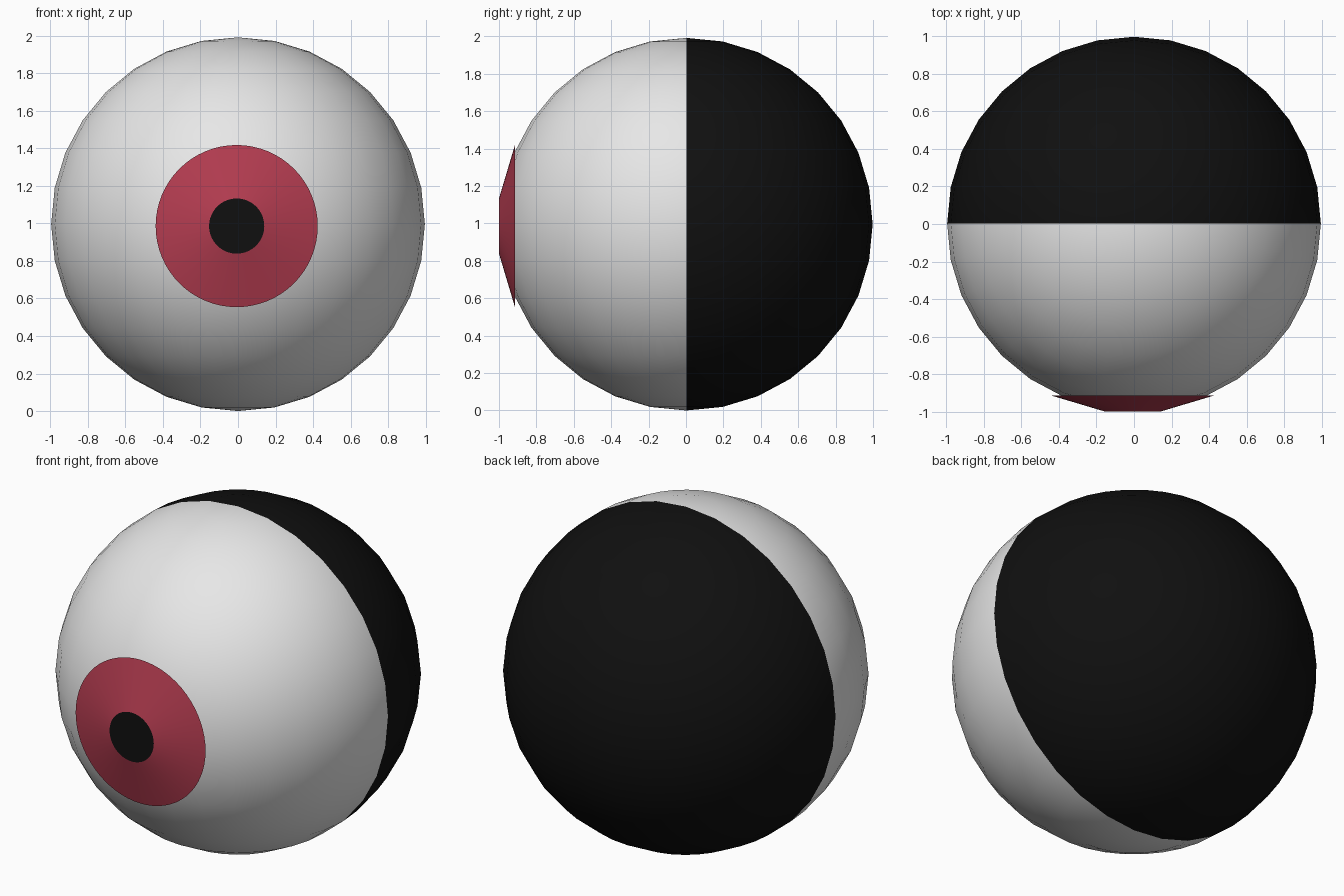
import bpy, bmesh, math
from mathutils import Matrix

default = bpy.data.objects.get("Cube")
if default:
    bpy.data.objects.remove(default, do_unlink=True)


def material(name, rgb):
    mat = bpy.data.materials.new(name)
    mat.use_nodes = True
    color = (*rgb, 1.0)
    mat.diffuse_color = color
    mat.node_tree.nodes["Principled BSDF"].inputs["Base Color"].default_value = color
    return mat


def add_object(name, bm, mats, angle):
    mesh = bpy.data.meshes.new(name)
    bm.to_mesh(mesh)
    bm.free()
    for mat in mats:
        mesh.materials.append(mat)
    obj = bpy.data.objects.new(name, mesh)
    bpy.context.collection.objects.link(obj)
    bpy.ops.object.select_all(action="DESELECT")
    obj.select_set(True)
    bpy.context.view_layer.objects.active = obj
    bpy.ops.object.shade_smooth_by_angle(angle=math.radians(angle))
    return obj


white = material("eye_white", (0.8, 0.8, 0.8))
black = material("black", (0.005, 0.005, 0.005))
red = material("iris_red", (0.45, 0.045, 0.08))

RADIUS = 0.996

# Eyeball: white front half, black back half
bm = bmesh.new()
bmesh.ops.create_uvsphere(bm, u_segments=32, v_segments=16, radius=RADIUS)
for face in bm.faces:
    face.material_index = 1 if face.calc_center_median().y > 0 else 0
eyeball = add_object("eyeball", bm, [white, black], 30)
eyeball.location = (0, 0.002, RADIUS)

# Iris: shallow truncated cone whose flat front cap is the pupil
bm = bmesh.new()
bmesh.ops.create_cone(bm, cap_ends=True, segments=64, radius1=0.432,
                      radius2=0.147, depth=0.085,
                      matrix=Matrix.Rotation(math.radians(90), 4, "X"))
for face in bm.faces:
    face.material_index = 1 if face.normal.y < -0.99 else 0
iris = add_object("iris_and_pupil", bm, [red, black], 10)
iris.location = (-0.007, -0.9575, 0.986)
